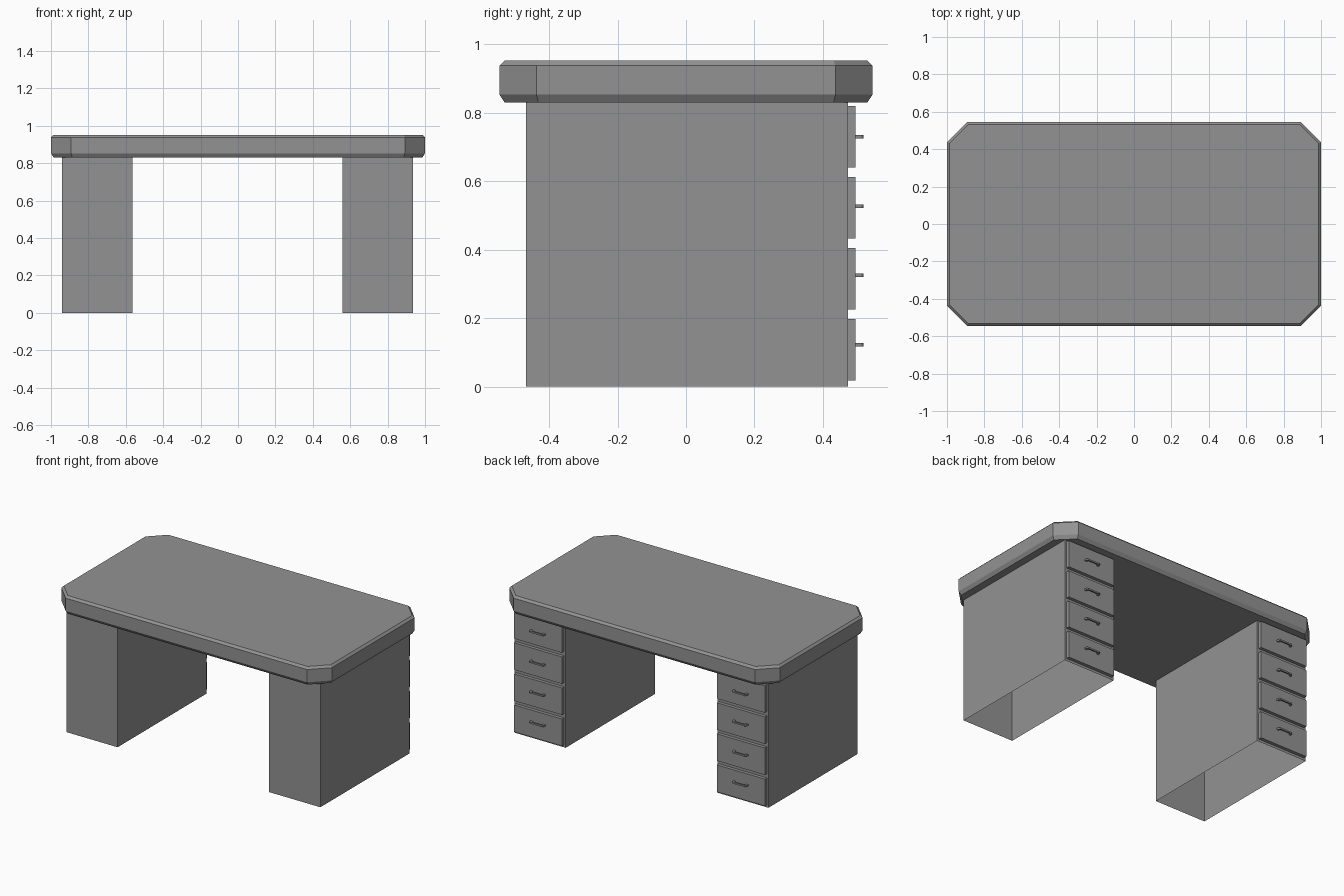
import bpy
import bmesh

default = bpy.data.objects.get("Cube")
if default:
    bpy.data.objects.remove(default, do_unlink=True)

grey = bpy.data.materials.new("desk grey")
grey.use_nodes = True
colour = (0.29, 0.29, 0.29, 1)
grey.diffuse_color = colour
grey.node_tree.nodes["Principled BSDF"].inputs["Base Color"].default_value = colour


def make_object(name, bm):
    bmesh.ops.recalc_face_normals(bm, faces=bm.faces)
    mesh = bpy.data.meshes.new(name)
    bm.to_mesh(mesh)
    bm.free()
    mesh.materials.append(grey)
    obj = bpy.data.objects.new(name, mesh)
    bpy.context.collection.objects.link(obj)
    return obj


def loft(name, loops, cap_bottom=True):
    """Skin a stack of matching outlines, capping the ends."""
    bm = bmesh.new()
    rings = [[bm.verts.new(p) for p in loop] for loop in loops]
    count = len(rings[0])
    for low, high in zip(rings, rings[1:]):
        for i in range(count):
            j = (i + 1) % count
            bm.faces.new((low[i], low[j], high[j], high[i]))
    bm.faces.new(rings[-1])
    if cap_bottom:
        bm.faces.new(rings[0][::-1])
    return make_object(name, bm)


def prism(name, outline, z0, z1, cap_bottom=True):
    return loft(name, [[(x, y, z) for x, y in outline] for z in (z0, z1)], cap_bottom)


def rectangle(x0, x1, y0, y1):
    return [(x0, y0), (x1, y0), (x1, y1), (x0, y1)]


def clipped_outline(inset, z):
    """Rectangle with cut corners, offset evenly inwards."""
    hx, hy, cut = 1 - inset, 0.545 - inset, 0.108 - 0.586 * inset
    quarter = [(hx, hy - cut), (hx - cut, hy)]
    points = quarter + [(-x, y) for x, y in quarter[::-1]]
    points += [(-x, -y) for x, y in points]
    return [(x, y, z) for x, y in points]


# Desk top with chamfered rims
loft("desk_top", [clipped_outline(0.015, 0.83), clipped_outline(0, 0.853),
                  clipped_outline(0, 0.938), clipped_outline(0.014, 0.952)])

# Two open-bottomed pedestals, each with four drawers at the back
FRONT, BACK, FACE, GRIP = -0.467, 0.473, 0.495, 0.518
HALF = 0.189
for side, cx in (("right", -0.752), ("left", 0.747)):
    prism(f"{side}_pedestal", rectangle(cx - HALF, cx + HALF, FRONT, BACK),
          0, 0.83, cap_bottom=False)
    for i in range(4):
        z = 0.107 + 0.2077 * i
        w = HALF - 0.012
        prism(f"{side}_drawer_{i + 1}", rectangle(cx - w, cx + w, BACK, FACE),
              z - 0.09, z + 0.09)

        # U-shaped pull handle
        half_pull = [(0.055, FACE), (0.05, GRIP - 0.005), (0.044, GRIP)]
        half_inner = [(0.035, GRIP - 0.009), (0.041, FACE)]
        arc = half_pull + [(-x, y) for x, y in half_pull[::-1]]
        arc += [(-x, y) for x, y in half_inner[::-1]] + half_inner
        hz = 0.122 + 0.2027 * i
        prism(f"{side}_handle_{i + 1}", [(cx + x, y) for x, y in arc],
              hz - 0.005, hz + 0.005)
